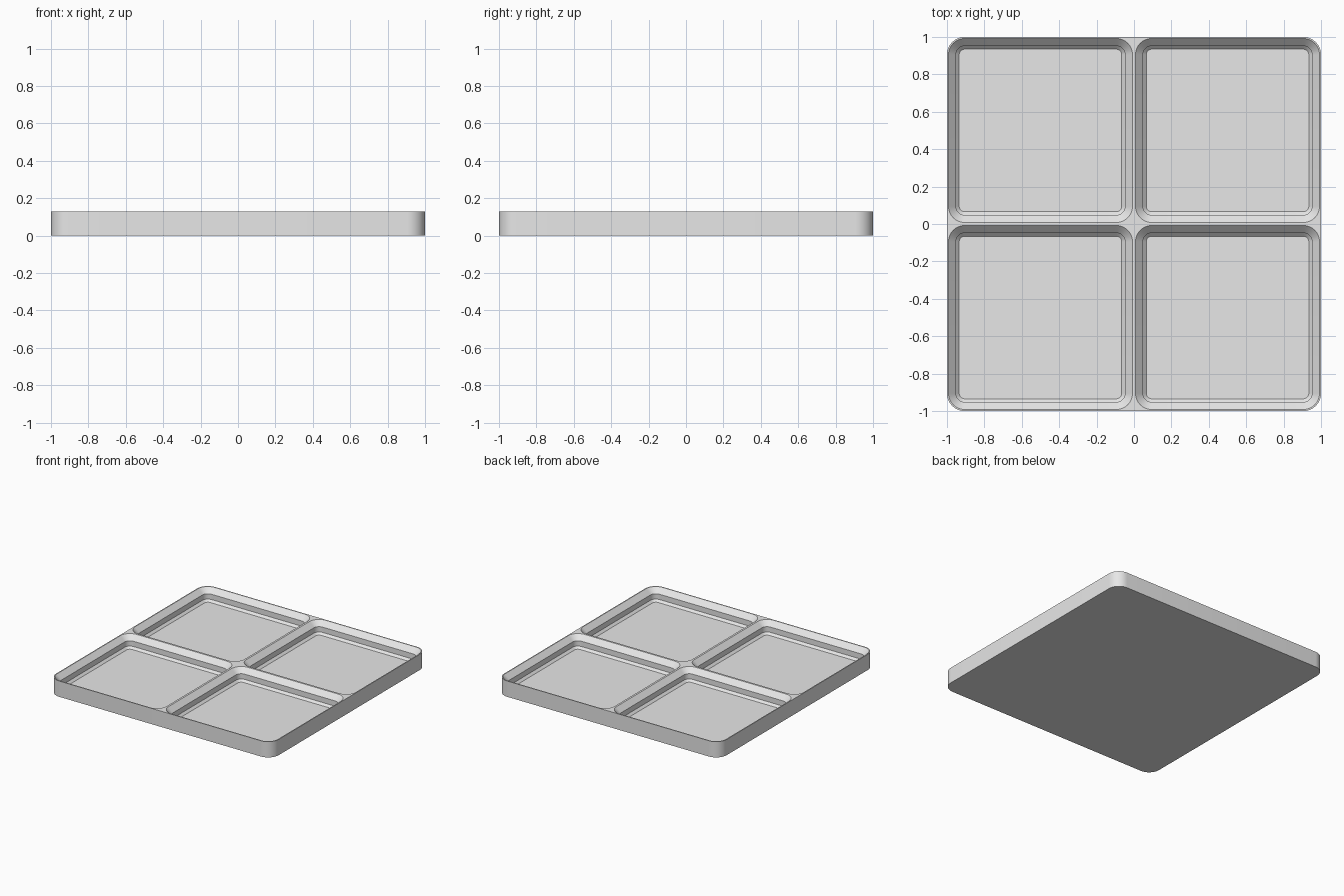
import bpy, bmesh, math

if "Cube" in bpy.data.objects:
    bpy.data.objects.remove(bpy.data.objects["Cube"])

HEIGHT = 0.128
CELL = 1.0          # pitch of the 2 x 2 pockets
CORNER = 0.095      # corner radius of the cell outline
SEGMENTS = 12       # steps per rounded corner

# pocket profile: (inset from the cell outline, z), rim down to floor
POCKET = [(0.008, HEIGHT), (0.048, 0.088), (0.048, 0.045), (0.0655, 0.0275)]


def rounded_loop(bm, cx, cy, half, radius, z):
    """Closed ring of vertices along a rounded square."""
    verts = []
    for k, (sx, sy) in enumerate([(1, 1), (-1, 1), (-1, -1), (1, -1)]):
        for i in range(SEGMENTS + 1):
            a = math.pi / 2 * (k + i / SEGMENTS)
            verts.append(bm.verts.new((cx + sx * (half - radius) + radius * math.cos(a),
                                       cy + sy * (half - radius) + radius * math.sin(a), z)))
    return verts


def bridge(bm, a, b):
    n = len(a)
    for i in range(n):
        j = (i + 1) % n
        bm.faces.new((a[i], a[j], b[j], b[i]))


def ring_edges(bm, ring):
    return [bm.edges.get((ring[i - 1], ring[i])) for i in range(len(ring))]


bm = bmesh.new()

# outer wall and underside
bottom = rounded_loop(bm, 0, 0, CELL, CORNER, 0)
top = rounded_loop(bm, 0, 0, CELL, CORNER, HEIGHT)
bridge(bm, bottom, top)
bm.faces.new(bottom[::-1])
rim_edges = ring_edges(bm, top)

# four stepped pockets with floors
for cx in (-CELL / 2, CELL / 2):
    for cy in (-CELL / 2, CELL / 2):
        rings = [rounded_loop(bm, cx, cy, CELL / 2 - d, CORNER - d, z) for d, z in POCKET]
        for upper, lower in zip(rings, rings[1:]):
            bridge(bm, upper, lower)
        bm.faces.new(rings[-1])
        rim_edges += ring_edges(bm, rings[0])

# flat top rim between the pockets
bmesh.ops.triangle_fill(bm, edges=rim_edges, use_beauty=True, normal=(0, 0, 1))
bmesh.ops.recalc_face_normals(bm, faces=bm.faces[:])

mesh = bpy.data.meshes.new("grid_tray")
bm.to_mesh(mesh)
bm.free()
tray = bpy.data.objects.new("grid_tray", mesh)
bpy.context.collection.objects.link(tray)

grey = bpy.data.materials.new("light_grey")
grey.diffuse_color = (0.8, 0.8, 0.8, 1)
grey.use_nodes = True
grey.node_tree.nodes["Principled BSDF"].inputs["Base Color"].default_value = grey.diffuse_color
mesh.materials.append(grey)

# smooth rounded corners, crisp profile edges
bpy.context.view_layer.objects.active = tray
tray.select_set(True)
bpy.ops.object.shade_smooth_by_angle(angle=math.radians(30))
